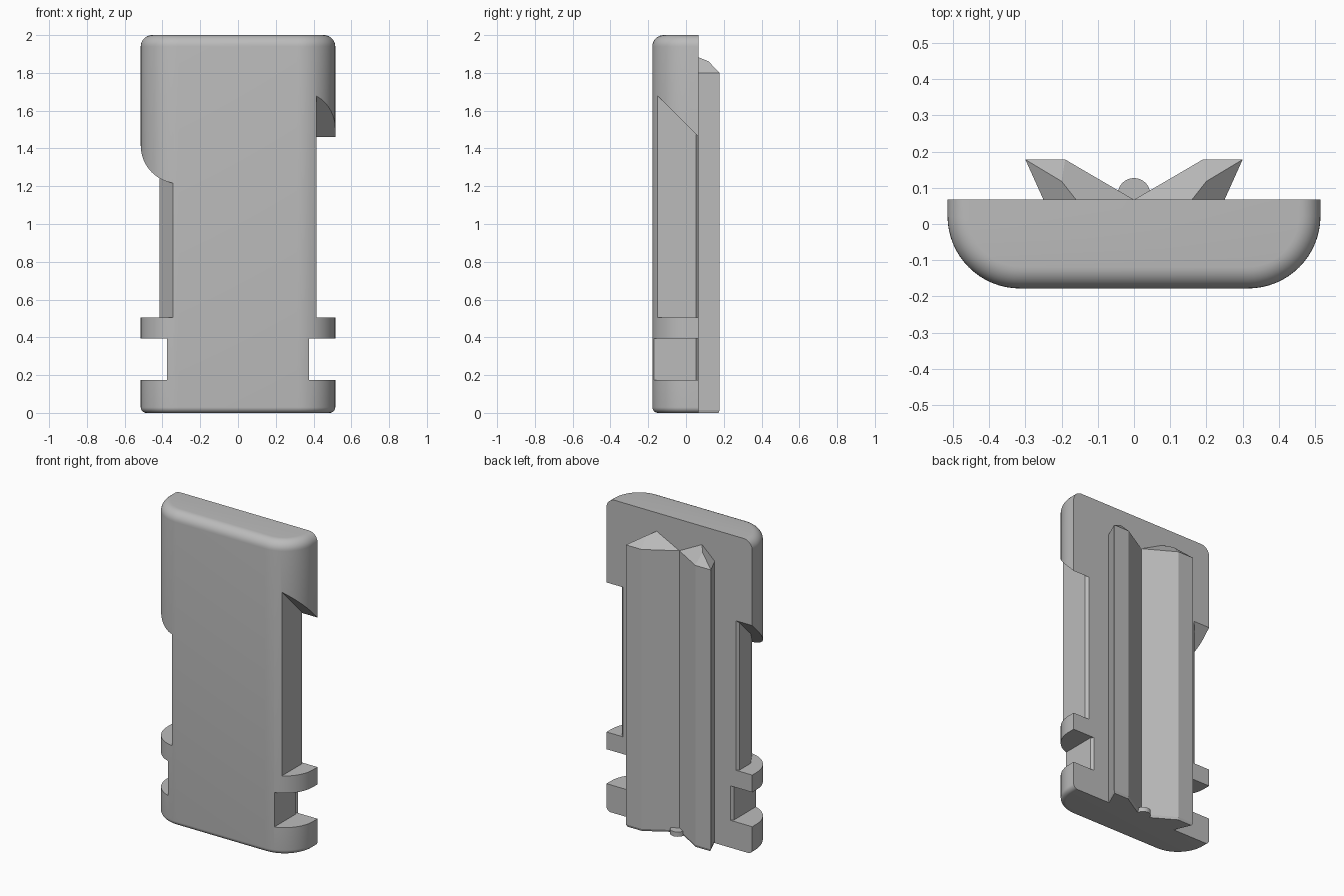
import bpy, bmesh, math
from mathutils import Vector

default = bpy.data.objects.get("Cube")
if default:
    bpy.data.objects.remove(default)

GREY = (0.5, 0.5, 0.5, 1)
mat = bpy.data.materials.new("plain grey")
mat.use_nodes = True
mat.diffuse_color = GREY
mat.node_tree.nodes["Principled BSDF"].inputs["Base Color"].default_value = GREY

HALF, FRONT, BACK, HEIGHT, CORNER = 0.515, -0.178, 0.067, 2.0, 0.2


def make(name, rings, roof=None):
    """Loft a closed solid through equal rings of points; roof adds faces instead of a top cap."""
    bm = bmesh.new()
    loops = [[bm.verts.new(p) for p in ring] for ring in rings]
    n = len(loops[0])
    for low, high in zip(loops, loops[1:]):
        for i in range(n):
            j = (i + 1) % n
            bm.faces.new((low[i], low[j], high[j], high[i]))
    bm.faces.new(loops[0][::-1])
    if roof:
        roof(bm, loops[-1])
    else:
        bm.faces.new(loops[-1])
    bmesh.ops.recalc_face_normals(bm, faces=bm.faces)
    mesh = bpy.data.meshes.new(name)
    bm.to_mesh(mesh)
    bm.free()
    mesh.materials.append(mat)
    obj = bpy.data.objects.new(name, mesh)
    bpy.context.collection.objects.link(obj)
    return obj


def prism(name, outline, bottom, top):
    """Upright prism whose bottom and top heights are functions of y."""
    return make(name, [[(x, y, f(y)) for x, y in outline] for f in (bottom, top)])


def select(obj):
    bpy.ops.object.select_all(action="DESELECT")
    obj.select_set(True)
    bpy.context.view_layer.objects.active = obj


def smooth(obj):
    select(obj)
    bpy.ops.object.shade_smooth_by_angle(angle=math.radians(29))


# Body: flat back, round front corners, softened top and bottom rims
def body_ring(z, inset, steps=16):
    r = CORNER - inset
    cx, cy = HALF - CORNER, FRONT + CORNER
    arc = [(cx + r * math.sin(a), cy - r * math.cos(a))
           for a in (math.pi / 2 * i / steps for i in range(steps + 1))]
    side = arc + [(HALF - inset, BACK)]
    return [(x, y, z) for x, y in side] + [(-x, y, z) for x, y in reversed(side)]


def rim(radius, steps=8):
    angles = [math.pi / 2 * i / steps for i in range(steps + 1)]
    return [(radius * (1 - math.sin(a)), radius * (1 - math.cos(a))) for a in angles]


lower = [body_ring(h, i) for i, h in rim(0.03)]
upper = [body_ring(HEIGHT - h, i) for i, h in reversed(rim(0.06))]
body = make("body", lower + upper)

# Side recesses: tall ones with opposite 45 degree ceilings, short square ones below
CEILING, FLOOR, WALL = 1.46, 0.505, 0.415
tail = [(WALL, 0.052), (WALL - 0.048, 0.1), (0.6, 0.1), (0.6, -0.3)]
cutters = [
    prism("left_recess_cutter", [(WALL, -0.3)] + tail,
          lambda y: FLOOR, lambda y: CEILING + BACK - y),
    prism("right_recess_cutter", [(-x, y) for x, y in [(0.27, -0.3), (WALL, -0.06)] + tail],
          lambda y: FLOOR, lambda y: CEILING - BACK + y),
]
slot = [(0.375, -0.3), (0.375, 0.052), (0.327, 0.1), (0.6, 0.1), (0.6, -0.3)]
for side, s in (("left", 1), ("right", -1)):
    cutters.append(prism(side + "_slot_cutter", [(s * x, y) for x, y in slot],
                         lambda y: 0.175, lambda y: 0.395))
for cutter in cutters:
    cutter.hide_render = True
    mod = body.modifiers.new("cut", "BOOLEAN")
    mod.operation, mod.solver, mod.object = "DIFFERENCE", "EXACT", cutter
    select(body)
    bpy.ops.object.modifier_apply(modifier=mod.name)
    bpy.data.objects.remove(cutter)
smooth(body)

# Back rails: slanted bars forming a V groove, with hipped tops
RAIL_TOP = 1.8
rail = [(0, BACK), (0.19, 0.178), (0.3, 0.178), (0.25, BACK)]


def hip(s):
    def roof(bm, ring):
        root, inner, outer, foot = ring
        peak = bm.verts.new((s * 0.16, BACK, RAIL_TOP + 0.082))
        ridge = bm.verts.new((s * 0.2, 0.118, RAIL_TOP + 0.062))
        for face in ((root, inner, ridge, peak), (inner, outer, ridge),
                     (outer, foot, peak, ridge), (foot, root, peak)):
            bm.faces.new(face)
    return roof


for side, s in (("left", 1), ("right", -1)):
    # short chamfer around the foot of each rail
    centre = Vector((0.19, 0.1))
    rings = []
    for z, scale in ((0.0, 0.93), (0.015, 1.0), (RAIL_TOP, 1.0)):
        pts = [centre + (Vector(p) - centre) * scale for p in rail]
        rings.append([(s * p.x, BACK if q[1] == BACK else p.y, z) for p, q in zip(pts, rail)])
    make(side + "_rail", rings, hip(s))

# Small round stud at the foot of the groove
bpy.ops.mesh.primitive_cylinder_add(vertices=24, radius=0.045, depth=0.03,
                                    location=(0, BACK + 0.015, 0.015))
stud = bpy.context.object
stud.name = "groove_stud"
stud.data.materials.append(mat)
smooth(stud)
